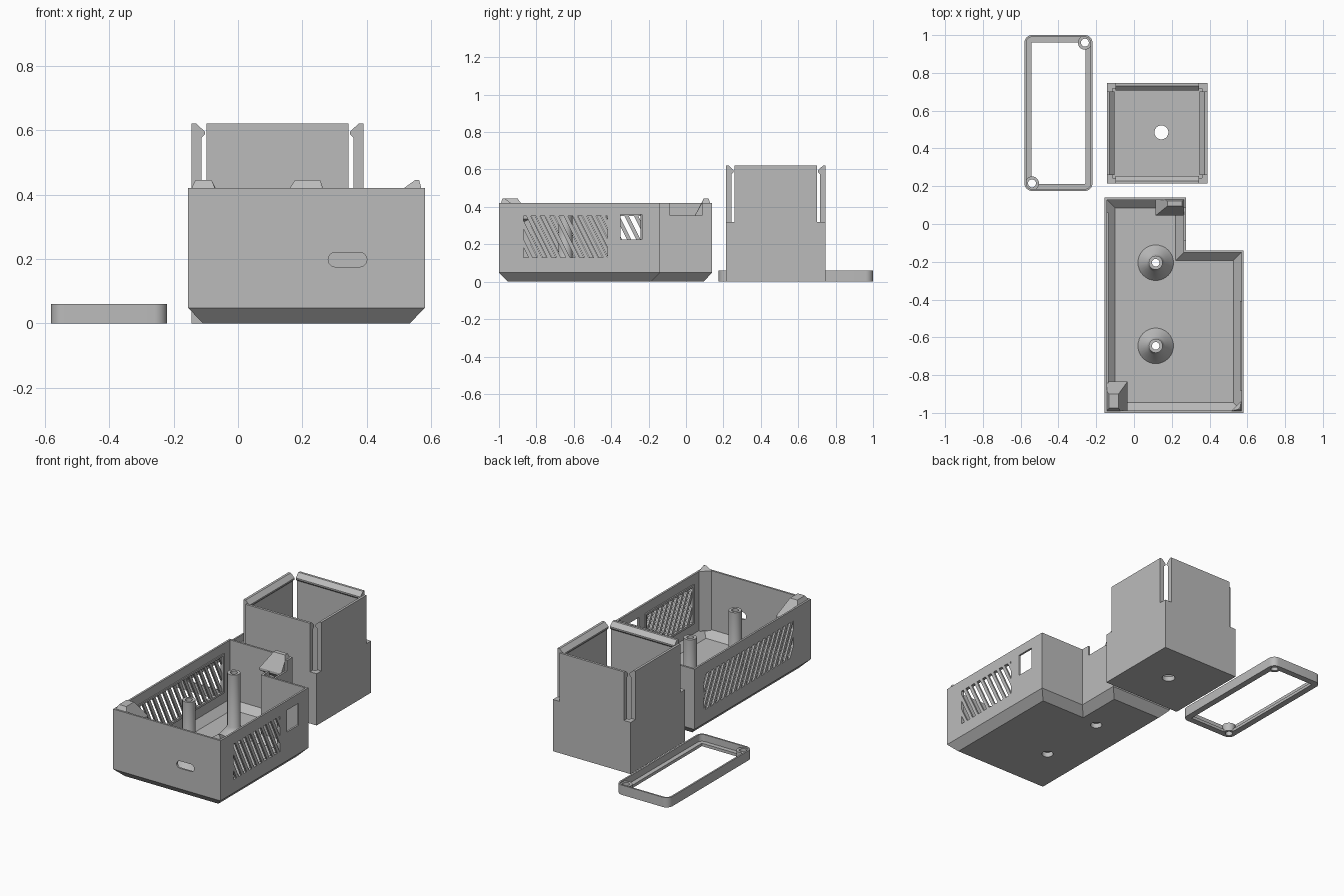
import bpy, bmesh, math
from mathutils import Matrix, Vector

if "Cube" in bpy.data.objects:
    bpy.data.objects.remove(bpy.data.objects["Cube"])

grey = bpy.data.materials.new("plain_grey")
grey.diffuse_color = (0.5, 0.5, 0.5, 1)
grey.use_nodes = True
grey.node_tree.nodes["Principled BSDF"].inputs["Base Color"].default_value = grey.diffuse_color


def finish(name, bm, smooth=False):
    bmesh.ops.recalc_face_normals(bm, faces=bm.faces)
    me = bpy.data.meshes.new(name)
    bm.to_mesh(me)
    bm.free()
    me.materials.append(grey)
    ob = bpy.data.objects.new(name, me)
    bpy.context.collection.objects.link(ob)
    if smooth:
        bpy.ops.object.select_all(action='DESELECT')
        ob.select_set(True)
        bpy.context.view_layer.objects.active = ob
        bpy.ops.object.shade_smooth_by_angle(angle=math.radians(30))
    return ob


def loft(bm, rings, closed=False):
    """Bridge rings of equal length; cap both ends or join last to first."""
    vs = [[bm.verts.new(p) for p in r] for r in rings]
    n = len(vs[0])
    pairs = list(zip(vs, vs[1:])) + ([(vs[-1], vs[0])] if closed else [])
    for a, b in pairs:
        for i in range(n):
            j = (i + 1) % n
            bm.faces.new((a[i], a[j], b[j], b[i]))
    if not closed:
        bm.faces.new(vs[0])
        bm.faces.new(vs[-1])


def circle(c, r, z, n=32):
    return [(c[0] + r * math.cos(2 * math.pi * i / n),
             c[1] + r * math.sin(2 * math.pi * i / n), z) for i in range(n)]


def rect(x0, x1, y0, y1, z):
    return [(x0, y0, z), (x1, y0, z), (x1, y1, z), (x0, y1, z)]


def lathe(name, c, profile):
    bm = bmesh.new()
    loft(bm, [circle(c, r, z) for r, z in profile], True)
    return finish(name, bm, True)


def hull(name, pts):
    bm = bmesh.new()
    for p in pts:
        bm.verts.new(p)
    bmesh.ops.convex_hull(bm, input=bm.verts)
    return finish(name, bm)


def cut(ob, bm):
    cutter = finish("cutter", bm)
    cutter.hide_render = True
    m = ob.modifiers.new("cut", 'BOOLEAN')
    m.operation, m.solver, m.object = 'DIFFERENCE', 'EXACT', cutter
    bpy.ops.object.select_all(action='DESELECT')
    ob.select_set(True)
    bpy.context.view_layer.objects.active = ob
    bpy.ops.object.modifier_apply(modifier=m.name)
    bpy.data.objects.remove(cutter)


def clip(poly, lim, s):
    """Keep the part of a (y, z) polygon where s * y <= s * lim."""
    out = []
    for a, b in zip(poly, poly[1:] + poly[:1]):
        ina, inb = s * a[0] <= s * lim, s * b[0] <= s * lim
        if ina:
            out.append(a)
        if ina != inb:
            t = (lim - a[0]) / (b[0] - a[0])
            out.append((lim, a[1] + t * (b[1] - a[1])))
    return out


# --- main case: L-shaped tray with a chamfered bottom ---
corners = [(-.155, -1, 1, 1), (.58, -1, -1, 1), (.58, -.14, -1, -1),
           (.275, -.14, -1, -1), (.275, .14, -1, -1), (-.155, .14, 1, -1)]


def outline(d, z):
    return [(x + sx * d, y + sy * d, z) for x, y, sx, sy in corners]


bm = bmesh.new()
loft(bm, [outline(.047, 0), outline(0, .048), outline(0, .42),
          outline(.012, .42), outline(.012, .055), outline(.054, .015)])
case = finish("case_tray", bm)

# openings: slanted vents, side window, rim notch, port slot, screw holes
Z0, Z1, SLANT, WIDTH, PITCH = .13, .35, .11, .027, .05
vents = [("right_vent_frame", .55, .60, -.87, -.42, 0, .560, .569),
         ("left_vent_frame", -.17, -.13, -.83, .05, .035, -.144, -.136)]
bm = bmesh.new()
for name, xa, xb, ya, yb, phase, fa, fb in vents:
    y = ya - SLANT + phase % PITCH
    while y < yb:
        poly = [(y, Z1), (y + WIDTH, Z1), (y + WIDTH + SLANT, Z0), (y + SLANT, Z0)]
        poly = clip(clip(poly, yb, 1), ya, -1)
        if len(poly) > 2 and max(p[0] for p in poly) - min(p[0] for p in poly) > .008:
            loft(bm, [[(x, p, q) for p, q in poly] for x in (xa, xb)])
        y += PITCH
loft(bm, [rect(.55, .60, -.35, -.235, z) for z in (.225, .36)])
loft(bm, [rect(.255, .30, -.085, .085, z) for z in (.355, .45)])
port = [(.34 + s * .0375 + .0225 * math.cos(a), .198 + .0225 * math.sin(a))
        for s, start in ((1, -90), (-1, 90))
        for a in (math.radians(start + 15 * k) for k in range(13))]
loft(bm, [[(x, yy, z) for x, z in port] for yy in (-1.02, -.97)])
posts = [(.115, -.205), (.115, -.645)]
for c in posts:
    loft(bm, [circle(c, .033, z) for z in (-.02, .04)])
cut(case, bm)

# raised frames around the vents on the inner walls
for name, xa, xb, ya, yb, phase, fa, fb in vents:
    bm = bmesh.new()

    def ring(x, g):
        return [(x, ya - g, Z0 - g), (x, yb + g, Z0 - g),
                (x, yb + g, Z1 + g), (x, ya - g, Z1 + g)]
    loft(bm, [ring(fa, .012), ring(fb, .012), ring(fb, 0), ring(fa, 0)], True)
    finish(name, bm)

# hollow screw posts with flared feet
for c in posts:
    lathe("screw_post", c, [(.033, .002), (.033, .03), (.02, .03), (.02, .415),
                            (.037, .415), (.037, .09), (.048, .07), (.095, .014)])

# locating tabs on the rim
hull("front_left_tab",
     rect(-.144, -.143, -.989, -.988, .26) + rect(-.144, -.035, -.989, -.835, .335)
     + rect(-.144, -.035, -.989, -.835, .35) + rect(-.144, -.072, -.989, -.885, .42)
     + rect(-.132, -.082, -.975, -.9, .445))
hull("back_tab",
     rect(.262, .264, .127, .129, .26) + rect(.115, .264, .045, .129, .335)
     + rect(.115, .264, .045, .129, .35) + rect(.162, .264, .085, .129, .42)
     + rect(.177, .255, .095, .121, .445))
hull("front_right_corner_tab",
     [(.569, -.989, .05), (.515, -.989, .05), (.569, -.935, .05),
      (.569, -.989, .42), (.515, -.989, .42), (.569, -.935, .42),
      (.562, -.982, .445), (.55, -.982, .445), (.562, -.97, .445)])

# --- square box: tub with four free-standing snap walls ---
CX, CY, H = .1225, .48, .2665


def square(d, z):
    e = H - d
    return rect(CX - e, CX + e, CY - e, CY + e, z)


bm = bmesh.new()
loft(bm, [square(0, 0), square(0, .32), square(.03, .32), square(.03, .03)])
tub = finish("box_tub", bm)
bm = bmesh.new()
loft(bm, [circle((.145, .485), .037, z) for z in (-.02, .06)])
cut(tub, bm)

hook = [(0, .32), (0, .62), (.015, .62), (.041, .595), (.041, .586),
        (.03, .575), (.03, .32)]
for k in range(4):
    turn = Matrix.Translation((CX, CY, 0)) @ Matrix.Rotation(k * math.pi / 2, 4, 'Z')
    bm = bmesh.new()
    loft(bm, [[turn @ Vector((s * .221, d - H, z)) for d, z in hook] for s in (-1, 1)])
    finish("box_snap_wall", bm)


# --- flat bezel: rounded frame with a thin rim and two screw bosses ---
def rounded(d, z):
    r, pts = max(.04 - d, .002), []
    for sx, sy, start in ((1, 1, 0), (-1, 1, 90), (-1, -1, 180), (1, -1, 270)):
        for k in range(9):
            a = math.radians(start + k * 11.25)
            pts.append((-.40 + sx * .14 + r * math.cos(a),
                        .5875 + sy * .3725 + r * math.sin(a), z))
    return pts


bm = bmesh.new()
loft(bm, [rounded(0, 0), rounded(0, .06), rounded(.01, .06), rounded(.01, .018),
          rounded(.038, .018), rounded(.038, 0)], True)
bezel = finish("bezel_frame", bm, True)
bosses = [(-.54, .215), (-.26, .96)]
bm = bmesh.new()
for c in bosses:
    loft(bm, [circle(c, .021, z) for z in (-.02, .03)])
cut(bezel, bm)
for c in bosses:
    lathe("bezel_boss", c, [(.021, .001), (.021, .052), (.037, .052), (.037, .001)])
